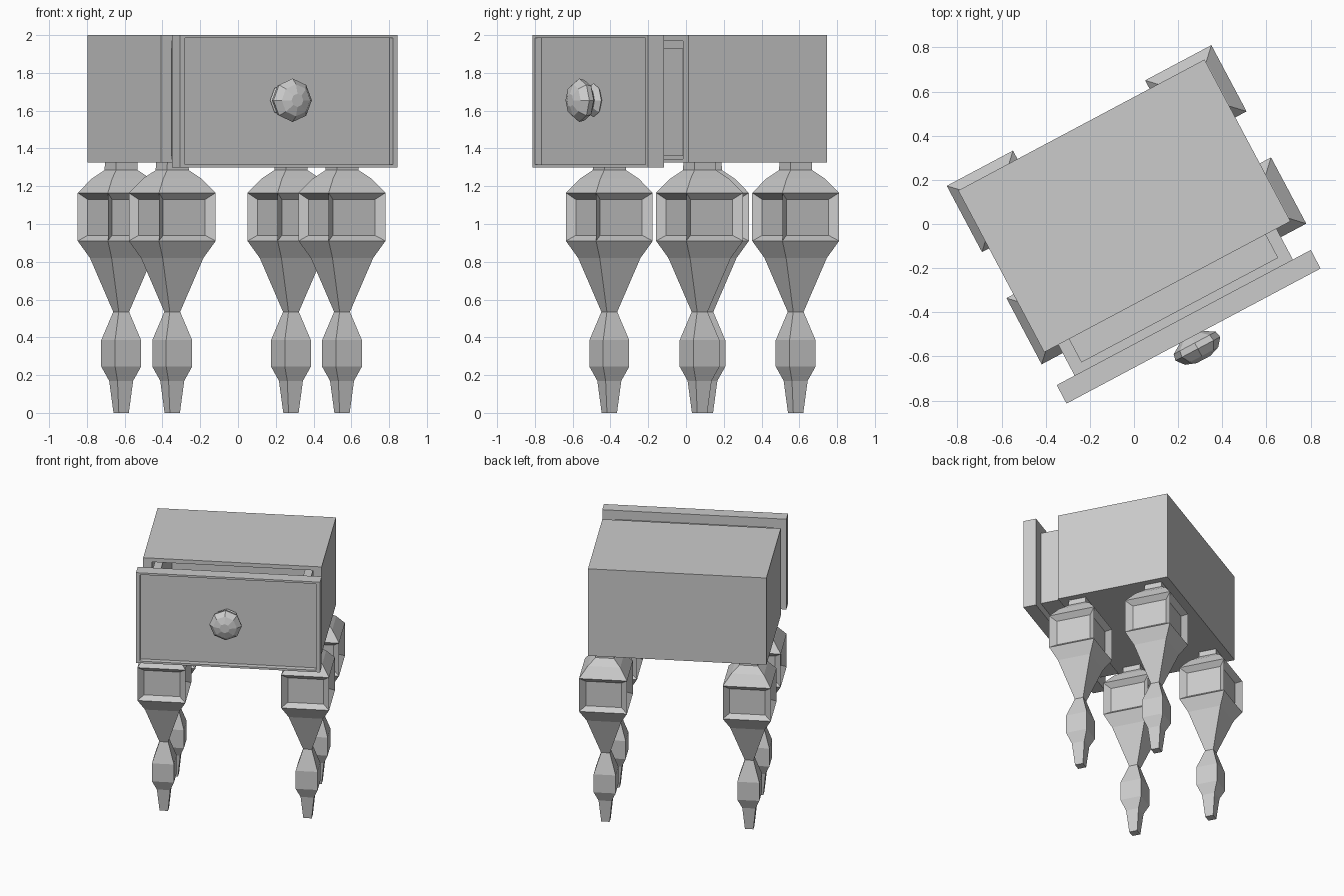
import bpy, bmesh
from math import radians, pi, sin, cos
from mathutils import Matrix, Vector

if "Cube" in bpy.data.objects:
    bpy.data.objects.remove(bpy.data.objects["Cube"])

# The whole nightstand is turned 28 degrees about z
TURN = Matrix.Rotation(radians(28), 4, 'Z')


def add_object(name, bm, offset=(0, 0, 0)):
    bmesh.ops.recalc_face_normals(bm, faces=bm.faces)
    mesh = bpy.data.meshes.new(name)
    bm.to_mesh(mesh)
    obj = bpy.data.objects.new(name, mesh)
    obj.matrix_world = TURN @ Matrix.Translation(offset)
    bpy.context.collection.objects.link(obj)
    return obj


def box(lo, hi):
    bm = bmesh.new()
    bmesh.ops.create_cube(bm, size=1)
    for v in bm.verts:
        v.co = Vector([lo[i] if v.co[i] < 0 else hi[i] for i in range(3)])
    bm.normal_update()
    return bm


def facing(bm, direction):
    return max(bm.faces, key=lambda f: f.normal.dot(Vector(direction)))


def carve(bm, face, lo, hi, axis, depth_to):
    """Cut a straight-sided pocket lo..hi into a face, down to depth_to."""
    bmesh.ops.inset_individual(bm, faces=[face], thickness=0.01)
    c = face.calc_center_median()
    for v in face.verts:
        for i in range(3):
            if i != axis:
                v.co[i] = lo[i] if v.co[i] < c[i] else hi[i]
    new = bmesh.ops.extrude_discrete_faces(bm, faces=[face])['faces'][0]
    for v in new.verts:
        v.co[axis] = depth_to


def stack(rings):
    """Skin a list of vertex-coordinate rings and cap both ends."""
    bm = bmesh.new()
    loops = [[bm.verts.new(p) for p in ring] for ring in rings]
    n = len(loops[0])
    for a, b in zip(loops, loops[1:]):
        for i in range(n):
            j = (i + 1) % n
            bm.faces.new((a[i], a[j], b[j], b[i]))
    bm.faces.new(loops[0])
    bm.faces.new(loops[-1])
    bmesh.ops.recalc_face_normals(bm, faces=bm.faces)
    bm.normal_update()
    return bm


# Cabinet: hollow box open at the front
cabinet = box((-.632, -.322, 1.325), (.632, .508, 2.0))
carve(cabinet, facing(cabinet, (0, -1, 0)),
      (-.57, 0, 1.345), (.57, 0, 1.97), 1, .45)
add_object("cabinet", cabinet)

# Drawer tray: slightly pulled out, open at the top
tray = box((-.56, -.48, 1.36), (.56, .35, 1.93))
carve(tray, facing(tray, (0, 0, 1)), (-.503, -.44, 0), (.503, .30, 0), 2, 1.41)
add_object("drawer_tray", tray)

# Drawer front with a thin raised frame
front = box((-.652, -.575, 1.30), (.652, -.48, 2.0))
carve(front, facing(front, (0, -1, 0)),
      (-.624, 0, 1.315), (.624, 0, 1.985), 1, -.535)
add_object("drawer_front", front)

# Eight-sided knob turned about the front-back axis
KNOB = [(.06, -.53), (.09, -.55), (.06, -.575), (.108, -.605),
        (.115, -.635), (.085, -.672), (.035, -.69)]
knob = stack([[(r * cos(k * pi / 4), y, r * sin(k * pi / 4)) for k in range(8)]
              for r, y in KNOB])
add_object("drawer_knob", knob, (-.01, 0, 1.655))

# Square turned legs: half width and height up the leg
LEG = [(.030, 0), (.047, .17), (.078, .245), (.078, .385), (.031, .535),
       (.122, .82), (.170, .91), (.170, 1.165), (.115, 1.24), (.065, 1.285),
       (.063, 1.335)]
CORNERS = [(-1, -1), (1, -1), (1, 1), (-1, 1)]


def leg(name, x, y):
    bm = stack([[(sx * r, sy * r, z) for sx, sy in CORNERS] for r, z in LEG])
    # sunken panel with sloped edges on each side of the block
    sides = [f for f in bm.faces
             if abs(f.normal.z) < .01 and .95 < f.calc_center_median().z < 1.1]
    bmesh.ops.inset_individual(bm, faces=sides, thickness=.062, depth=-.036)
    for f in sides:
        for v in f.verts:
            v.co.z = .94 if v.co.z < 1.037 else 1.13
    add_object(name, bm, (x, y, 0))


for sx, side in ((-1, "left"), (1, "right")):
    for sy, end in ((-1, "front"), (1, "back")):
        leg(f"{end}_{side}_leg", .011 + sx * .509, .093 + sy * .288)
